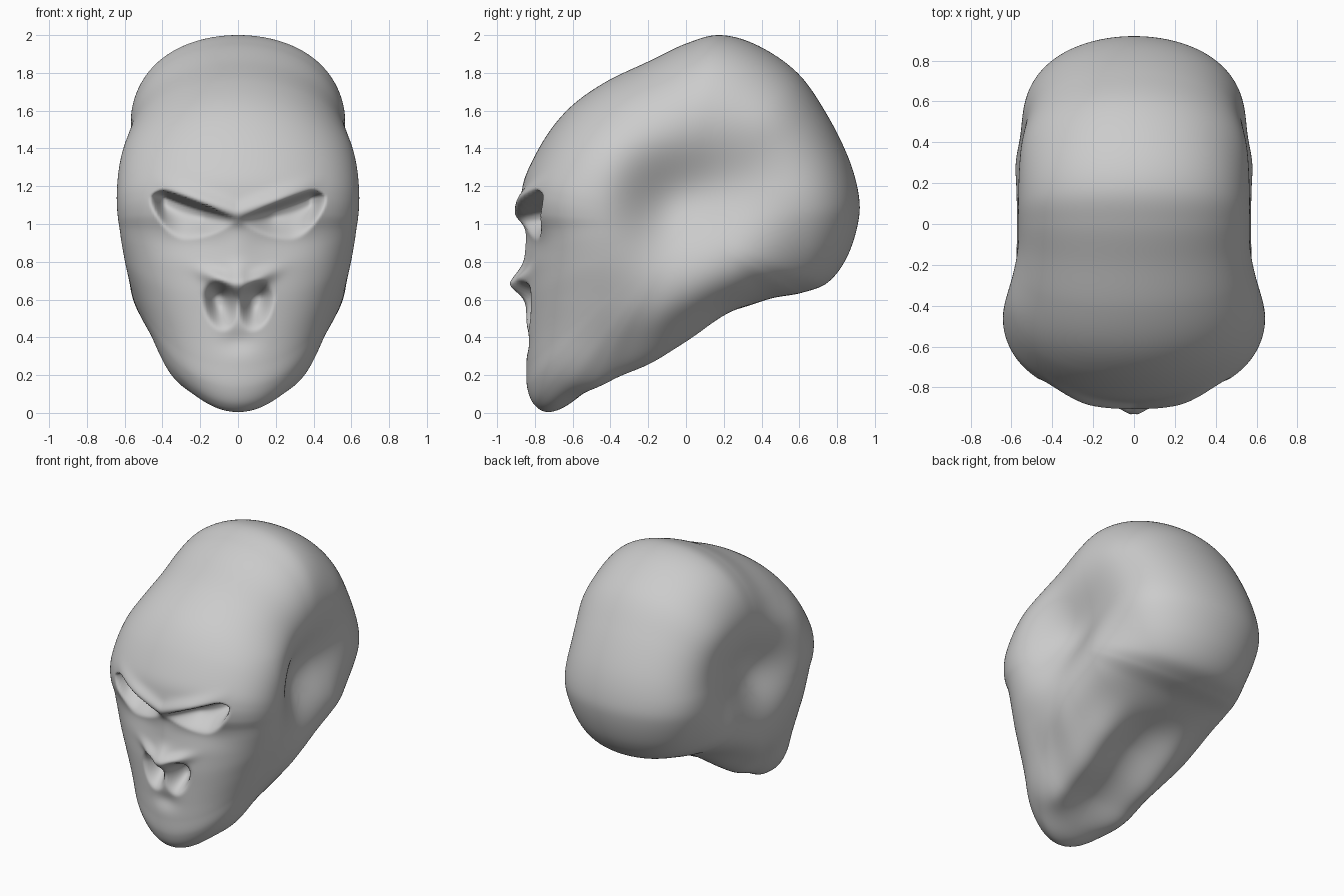
import bpy, bmesh, math

if "Cube" in bpy.data.objects:
    bpy.data.objects.remove(bpy.data.objects["Cube"])

# side outline (y, z) of the head, running chin -> face -> crown -> nape -> jaw
OUTLINE = [(-.72, .005), (-.80, .04), (-.84, .13), (-.845, .25), (-.845, .37), (-.845, .49),
           (-.845, .61), (-.84, .73), (-.84, .85), (-.845, .96), (-.87, 1.06), (-.87, 1.17),
           (-.835, 1.29), (-.73, 1.48), (-.60, 1.63), (-.42, 1.755), (-.20, 1.86), (0, 1.955),
           (.18, 2.0), (.38, 1.945), (.59, 1.80), (.74, 1.59), (.86, 1.35), (.915, 1.15),
           (.91, 1.0), (.85, .82), (.75, .69), (.61, .635), (.43, .60), (.2, .51), (0, .40),
           (-.2, .27), (-.4, .17), (-.58, .06)]
# half width of the face at heights 0, .2, .4 ...
FACE_WIDTH = [.36, .43, .48, .55, .62, .67, .685, .665, .615, .585, .57]
SUB, ROWS, POWER = 10, 80, 4.5
CY, CZ = 0.0, 1.0


def smooth(a, b, v):
    t = min(1, max(0, (v - a) / (b - a)))
    return t * t * (3 - 2 * t)


def bump(*terms):
    return math.exp(-sum((d / r) ** 2 for d, r in terms))


def blend(a, b, c, d, t):
    return .5 * (2 * b + (c - a) * t + (2 * a - 5 * b + 4 * c - d) * t * t
                 + (3 * b - a - 3 * c + d) * t ** 3)


def outline_point(i, t):
    p = [OUTLINE[(i + k) % len(OUTLINE)] for k in (-1, 0, 1, 2)]
    return [blend(*q, t) for q in zip(*p)]


def face_width(z):
    last = len(FACE_WIDTH) - 1
    f = min(max(z / .2, 0), last - .001)
    i = int(f)
    return blend(*[FACE_WIDTH[min(max(i + k, 0), last)] for k in (-1, 0, 1, 2)], f - i)


def half_width(y, z):
    # wide cheekbones in front, rounded braincase behind, hollow temples between
    w = face_width(z)
    w += (.60 - w) * smooth(-.45, .15, y)
    w -= .10 * smooth(.25, .65, y) * (1 - smooth(.6, 1.2, z))
    w -= .10 * bump((y - .10, .40), (z - 1.16 - .15 * y, .25))
    w -= .08 * bump((y + .12, .22), (z - 1.10, .30))
    w += .012 * bump((y - .45, .2), (z - 1.57, .15))
    return w


def face_detail(x, y, z):
    # signed push along y: positive digs into the face
    ax = abs(x)
    # slanted brow ridge
    brow = 1.025 + .36 * ax
    d = -.035 * bump((z - brow - .03, .05)) * (1 - smooth(.20, .48, ax))
    # almond eye sockets: deep under the brow, running out to the cheek
    low = .93 + (4.5 if ax > .27 else 1.2) * (ax - .27) ** 2
    top = brow - 5 * max(0, ax - .37) ** 2
    t = (z - low) / max(.02, top - low)
    socket = smooth(-.1, .7, t) * (1 - smooth(.85, 1.12, t))
    socket *= smooth(.0, .20, ax) * (1 - smooth(.38, .47, ax))
    d += (.15 + .15 * (ax - .2)) * socket
    d += .02 * bump((ax - .25, .2), (z - .91, .09))
    # nose bridge, tip and flared wings
    d -= .012 * bump((x, .09), (z - .87, .12))
    d -= .045 * bump((x, .05), (z - .69, .07)) + .03 * bump((x, .13), (z - .71, .09))
    d -= .04 * bump((z - .67 - .38 * ax, .04), (ax - .09, .10))
    # nostril cavities either side of the septum, fading out downwards
    u, v = (ax - .095 - .12 * (z - .58)) / .09, z - .60
    v = v / .10 if v > 0 else v / .16
    d += .13 * (1 - smooth(.15, 1.1, math.hypot(u, v)))
    # dimple below the nose
    d += .02 * bump((x, .09), (z - .38, .06))
    return d * (1 - smooth(-.68, -.45, y))


def surface(py, pz, a):
    # a runs from the left side to the right side; 0 is the mid line
    s = math.cos(a) ** (2 / POWER)
    y, z = CY + s * (py - CY), CZ + s * (pz - CZ)
    x = math.sin(a) * half_width(y, z)
    # hollow under the jaw between two rims
    under = smooth(.5, .9, s) * smooth(-.68, -.40, y) * (1 - smooth(-.05, .4, y))
    under *= 1 - smooth(.45, .75, z)
    z += under * (.05 * bump((x, .16)) - .06 * bump((abs(x) - .29, .13)))
    return x, y + face_detail(x, y, z), z


# loft the outline from side to side and close each side with a fan
bm = bmesh.new()
ring = [outline_point(i, k / SUB) for i in range(len(OUTLINE)) for k in range(SUB)]
rows = []
for j in range(-ROWS + 1, ROWS):
    u = j / ROWS
    a = math.copysign(math.pi / 2 * (1 - (1 - abs(u)) ** 1.5), u)
    rows.append([bm.verts.new(surface(py, pz, a)) for py, pz in ring])
n = len(ring)
for lo, hi in zip(rows, rows[1:]):
    for i in range(n):
        k = (i + 1) % n
        bm.faces.new((lo[i], lo[k], hi[k], hi[i]))
for row, side in ((rows[0], -1), (rows[-1], 1)):
    pole = bm.verts.new((side * half_width(CY, CZ), CY, CZ))
    for i in range(n):
        bm.faces.new((row[i], row[(i + 1) % n], pole))
bmesh.ops.recalc_face_normals(bm, faces=bm.faces)

mesh = bpy.data.meshes.new("head")
bm.to_mesh(mesh)
bm.free()
mesh.shade_smooth()
head = bpy.data.objects.new("head", mesh)
bpy.context.collection.objects.link(head)
